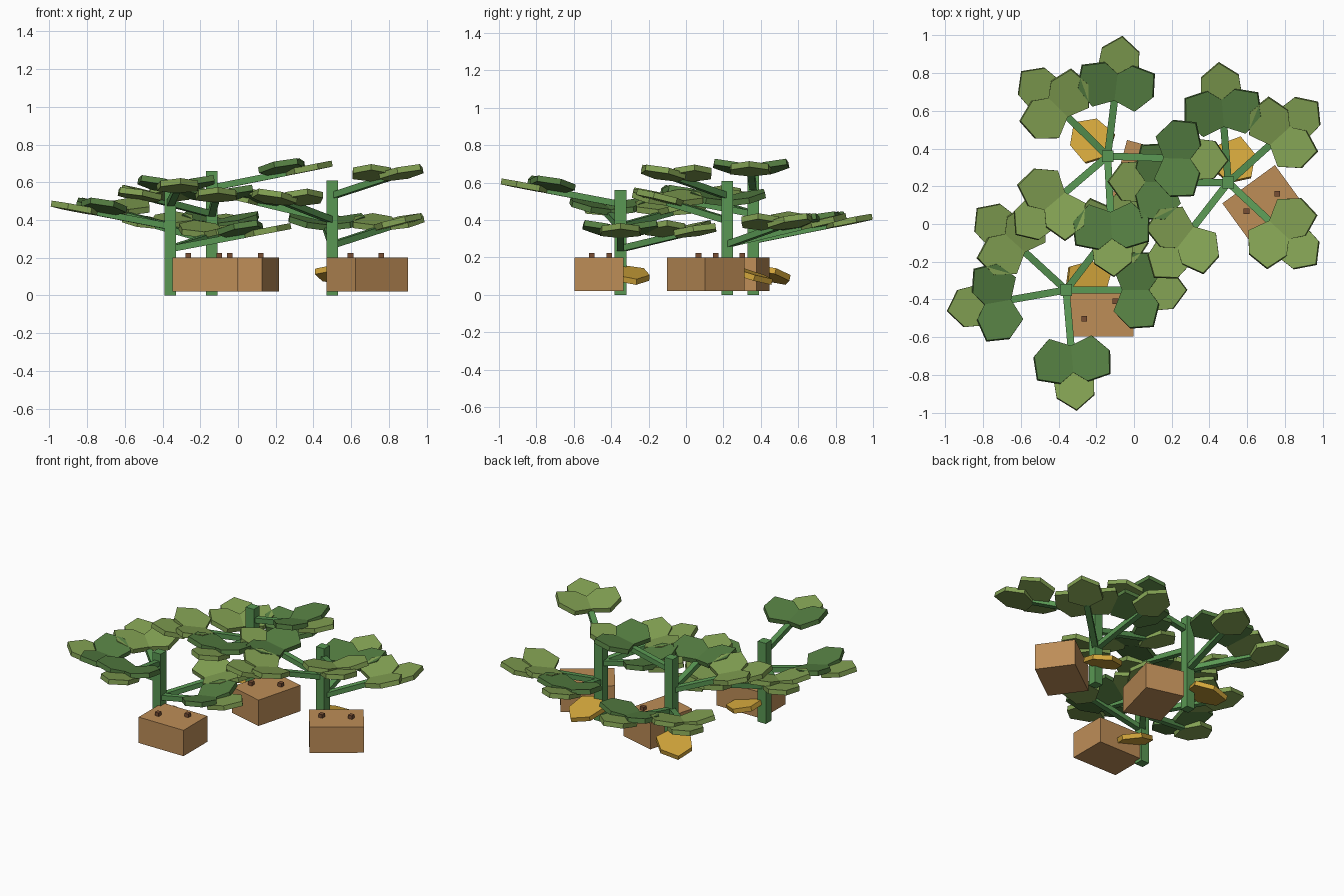
import bpy
from math import radians, cos, sin, atan
from mathutils import Vector, Matrix

if "Cube" in bpy.data.objects:
    bpy.data.objects.remove(bpy.data.objects["Cube"])


def material(name, r, g, b):
    m = bpy.data.materials.new(name)
    m.diffuse_color = [(c / 255) ** 2.2 for c in (r, g, b)] + [1]
    m.use_nodes = True
    m.node_tree.nodes["Principled BSDF"].inputs["Base Color"].default_value = m.diffuse_color
    return m


STEM = material("stem_green", 90, 150, 84)
DARK = material("dark_leaf", 86, 126, 68)
LIGHT = material("light_leaf", 130, 160, 84)
GOLD = material("gold_leaf", 210, 165, 62)
POD = material("pod_tan", 188, 140, 88)
EYE = material("pod_bud", 120, 80, 55)


def mesh(name, verts, faces, mat, matrix):
    me = bpy.data.meshes.new(name)
    me.from_pydata(verts, [], faces)
    me.materials.append(mat)
    ob = bpy.data.objects.new(name, me)
    ob.matrix_world = matrix
    bpy.context.collection.objects.link(ob)
    return ob


def box(name, size, matrix, mat):
    sx, sy, sz = (s / 2 for s in size)
    v = [(x, y, z) for z in (-sz, sz) for x, y in ((-sx, -sy), (sx, -sy), (sx, sy), (-sx, sy))]
    f = [(3, 2, 1, 0), (4, 5, 6, 7)] + [(i, (i + 1) % 4, (i + 1) % 4 + 4, i + 4) for i in range(4)]
    return mesh(name, v, f, mat, matrix)


PROFILE = [(0, 0), (.06, -.11), (.185, -.10), (.26, 0), (.185, .10), (.06, .11)]


def leaf(name, base, yaw, pitch, mat, t=.032):
    """Flat six-sided leaflet growing from its base point."""
    v = [(x, y, z) for z in (-t / 2, t / 2) for x, y in PROFILE]
    f = [(5, 4, 3, 2, 1, 0), tuple(range(6, 12))]
    f += [(i, (i + 1) % 6, (i + 1) % 6 + 6, i + 6) for i in range(6)]
    m = Matrix.Translation(base) @ Matrix.Rotation(yaw, 4, 'Z') @ Matrix.Rotation(-pitch, 4, 'Y')
    return mesh(name, v, f, mat, m)


# x, y, stem height, first leaf angle, petiole slope, pod angle, gold leaf angle
PLANTS = [(-.36, -.35, .56, 0, .19, 0, 20),
          (.50, .22, .61, 42, .24, 36, 75),
          (-.14, .36, .66, 83, .20, 75, 135)]

for p, (px, py, h, first, slope, pod_a, gold_a) in enumerate(PLANTS):
    T = Matrix.Translation
    box("stem", (.062, .062, h), T((px, py, h / 2)), STEM)

    # golden-angle petioles, each with three leaflets
    for i in range(5):
        a = radians(first + 137.5 * i)
        pitch = atan(slope)
        z0 = h * (.44 + .213 * (i % 3))
        d = Vector((cos(a), sin(a), slope))
        root = Vector((px, py, z0))
        length = .40 * d.length
        m = T(root + d * .20) @ Matrix.Rotation(a, 4, 'Z') @ Matrix.Rotation(-pitch, 4, 'Y')
        box("petiole", (length, .038, .034), m, STEM)
        leaf("middle_leaflet", root + d * .385, a, pitch, LIGHT)
        side = LIGHT if (i + p) % 2 else DARK
        for s in (-1, 1):
            leaf("side_leaflet", root + d * .30 + Vector((0, 0, .018)),
                 a + s * radians(50), radians(14), side)

    # drooping gold leaf near the ground
    leaf("gold_leaf", (px, py, .145), radians(gold_a), radians(-17), GOLD)

    # pod block with two buds on top
    cx, cy = px + .185, py - .115
    box("pod", (.345, .262, .18), T((cx, cy, .11)) @ Matrix.Rotation(radians(pod_a), 4, 'Z'), POD)
    for dx, dy in ((-.088, -.038), (.075, .055)):
        box("pod_bud", (.03, .03, .035), T((cx + dx, cy + dy, .207)), EYE)
